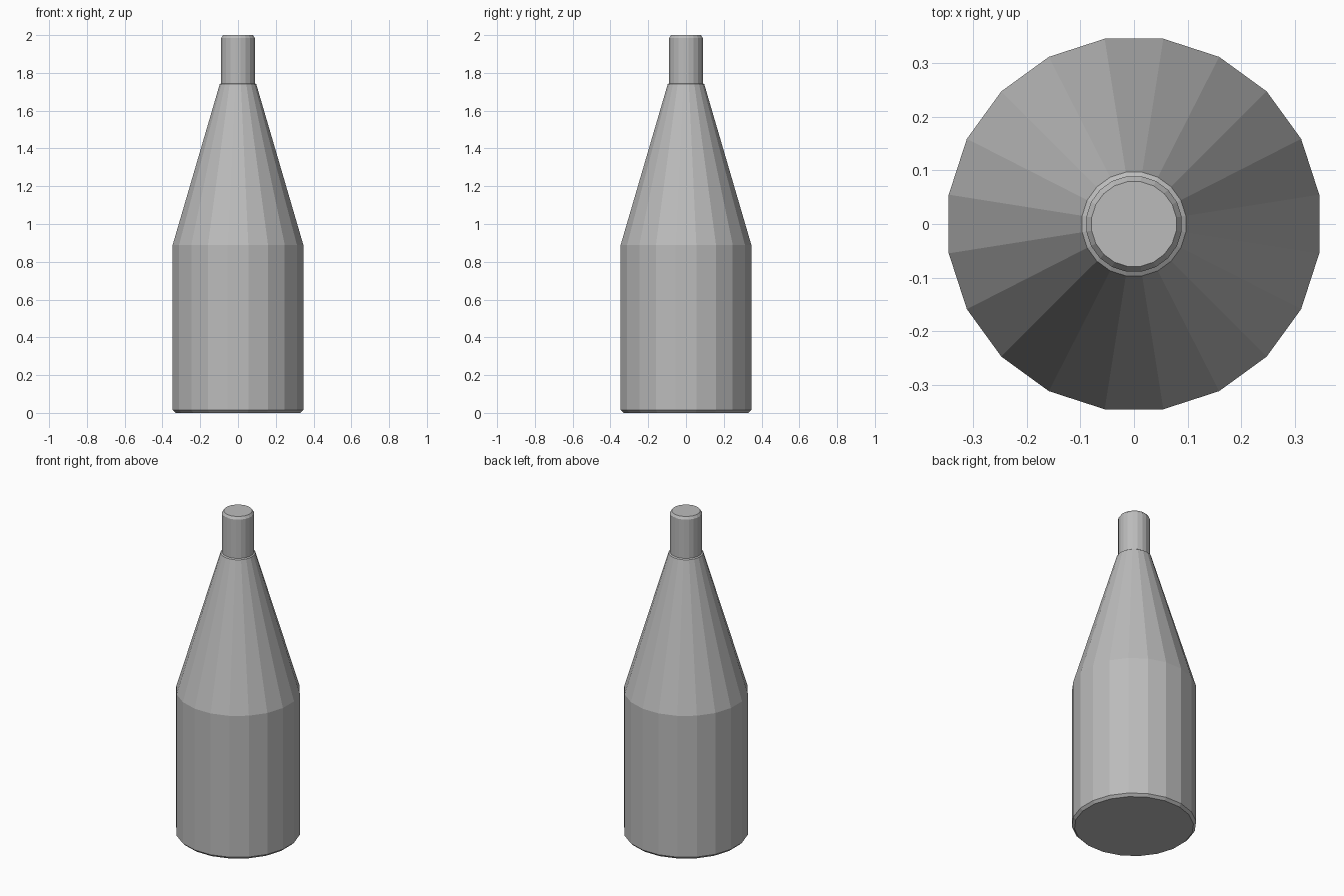
import bpy, bmesh, math

cube = bpy.data.objects.get("Cube")
if cube:
    bpy.data.objects.remove(cube, do_unlink=True)

SIDES = 20

grey = bpy.data.materials.new("plain_grey")
grey.use_nodes = True
colour = (0.5, 0.5, 0.5, 1)
grey.diffuse_color = colour
grey.node_tree.nodes["Principled BSDF"].inputs["Base Color"].default_value = colour


def lathe(name, profile, material):
    """Turn a (radius, height) profile into a closed, flat-faced solid."""
    bm = bmesh.new()
    rings = []
    for radius, z in profile:
        ring = []
        for i in range(SIDES):
            a = math.tau * (i + 0.5) / SIDES
            ring.append(bm.verts.new((radius * math.cos(a), radius * math.sin(a), z)))
        rings.append(ring)
    for low, high in zip(rings, rings[1:]):
        for i in range(SIDES):
            j = (i + 1) % SIDES
            bm.faces.new((low[i], low[j], high[j], high[i]))
    bm.faces.new(rings[0][::-1])
    bm.faces.new(rings[-1])
    mesh = bpy.data.meshes.new(name)
    bm.to_mesh(mesh)
    bm.free()
    mesh.materials.append(material)
    obj = bpy.data.objects.new(name, mesh)
    bpy.context.collection.objects.link(obj)
    return obj


# Bottle: chamfered base, straight body, tapering shoulder, small lip, narrow neck
lathe("bottle", [
    (0.335, 0.0), (0.35, 0.015), (0.35, 0.89),
    (0.098, 1.74), (0.09, 1.745),
    (0.09, 1.985), (0.08, 2.0),
], grey)
